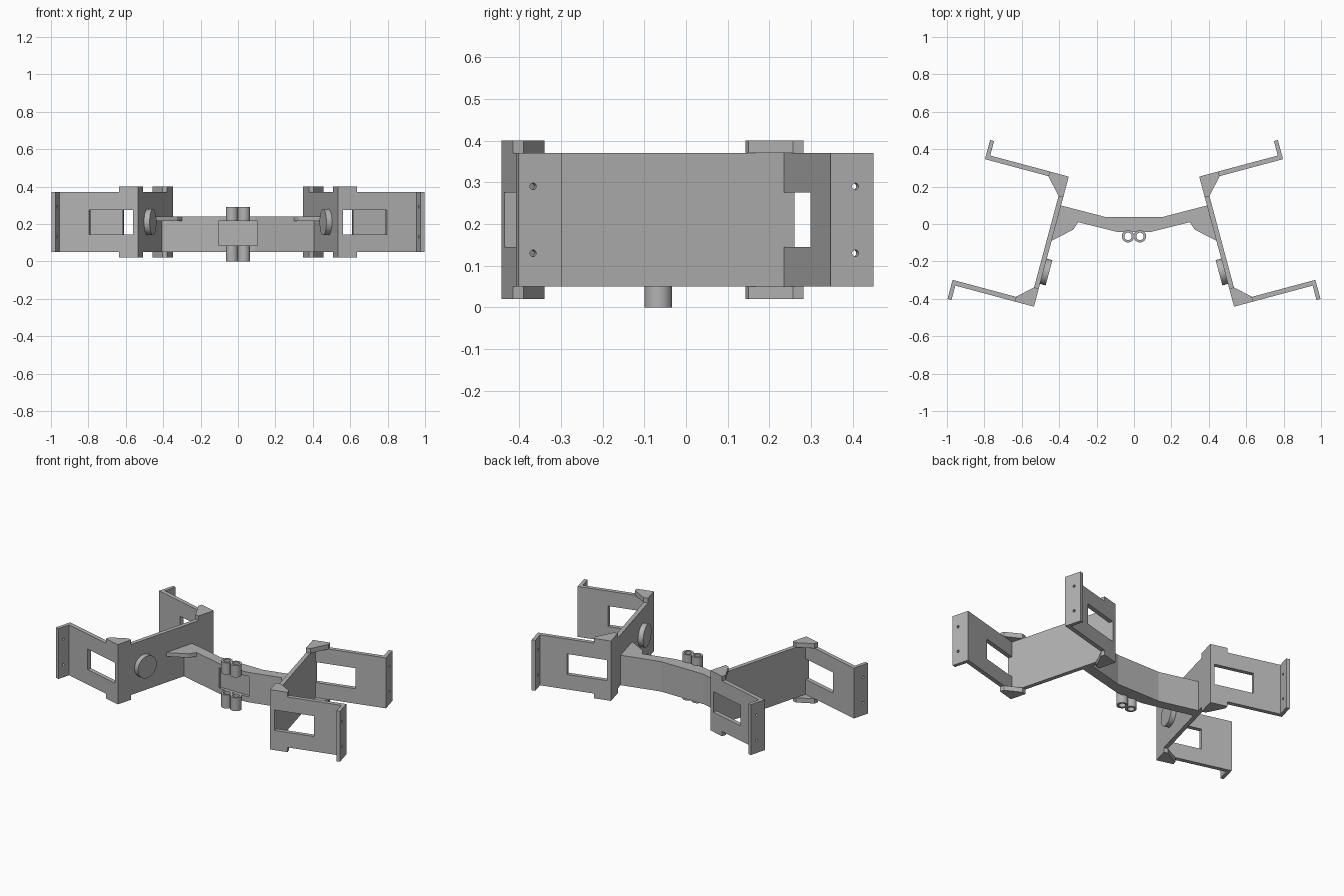
import bpy, bmesh, math
from mathutils import Vector, Matrix

cube = bpy.data.objects.get("Cube")
if cube:
    bpy.data.objects.remove(cube, do_unlink=True)

grey = bpy.data.materials.new("light grey")
grey.use_nodes = True
colour = (0.45, 0.45, 0.45, 1)
grey.diffuse_color = colour
grey.node_tree.nodes["Principled BSDF"].inputs["Base Color"].default_value = colour

# Slanted local frame of the side frames: u points outwards, v rearwards
TILT = math.radians(15)
U = Vector((math.cos(TILT), math.sin(TILT)))
V = Vector((-math.sin(TILT), math.cos(TILT)))
CORNER = Vector((0.535, -0.442))
T, LENGTH, REACH, TAB = 0.026, 0.72, 0.457, 0.08
LOW, HIGH = 0.05, 0.37


def spot(u, v, side):
    p = CORNER + U * u + V * v
    return (p.x * side, p.y)


def finish(name, bm):
    bmesh.ops.recalc_face_normals(bm, faces=bm.faces)
    mesh = bpy.data.meshes.new(name)
    bm.to_mesh(mesh)
    bm.free()
    mesh.materials.append(grey)
    ob = bpy.data.objects.new(name, mesh)
    bpy.context.collection.objects.link(ob)
    return ob


def prism(name, points, z0, z1):
    bm = bmesh.new()
    face = bm.faces.new([bm.verts.new((x, y, z0)) for x, y in points])
    top = bmesh.ops.extrude_face_region(bm, geom=[face])["geom"]
    verts = [g for g in top if isinstance(g, bmesh.types.BMVert)]
    bmesh.ops.translate(bm, verts=verts, vec=(0, 0, z1 - z0))
    return finish(name, bm)


def cylinder(name, centre, axis, radius, depth, segments=32):
    bm = bmesh.new()
    turn = Vector(axis).to_track_quat("Z", "Y").to_matrix().to_4x4()
    bmesh.ops.create_cone(bm, cap_ends=True, segments=segments, radius1=radius, radius2=radius,
                          depth=depth, matrix=Matrix.Translation(centre) @ turn)
    return finish(name, bm)


def carve(ob, cutters):
    for c in cutters:
        mod = ob.modifiers.new("cut", "BOOLEAN")
        mod.object, mod.operation, mod.solver = c, "DIFFERENCE", "EXACT"
    bpy.context.view_layer.update()
    graph = bpy.context.evaluated_depsgraph_get()
    mesh = bpy.data.meshes.new_from_object(ob.evaluated_get(graph))
    ob.modifiers.clear()
    ob.data = mesh
    for c in cutters:
        bpy.data.objects.remove(c, do_unlink=True)


def smooth(ob):
    bpy.ops.object.select_all(action="DESELECT")
    ob.select_set(True)
    bpy.context.view_layer.objects.active = ob
    bpy.ops.object.shade_smooth_by_angle(angle=math.radians(30))


for label, s in (("left", 1), ("right", -1)):
    def local(pairs):
        return [spot(u, v, s) for u, v in pairs]

    # Side plate with two arms and their end tabs in one outline
    inner = REACH - 0.022
    frame = prism(label + "_side_frame", local([
        (0, 0), (inner, 0), (inner, -TAB), (REACH, -TAB), (REACH, T), (T, T),
        (T, LENGTH - T), (REACH, LENGTH - T), (REACH, LENGTH + TAB),
        (inner, LENGTH + TAB), (inner, LENGTH), (0, LENGTH)]), LOW, HIGH)
    cutters = []
    # Arm windows and screw holes
    for v in (T / 2, LENGTH - T / 2):
        a, b = v - T * 0.55, v + T * 0.55
        cutters.append(prism("window_cutter", local([(T, a), (0.27, a), (0.27, b), (T, b)]),
                             0.145, 0.275))
    for v in (-0.044, LENGTH + 0.035):
        for z in (0.13, 0.29):
            cutters.append(cylinder("hole_cutter", (*spot(REACH - 0.01, v, s), z),
                                    (U.x * s, U.y, 0), 0.008, 0.06, 16))
    carve(frame, cutters)
    smooth(frame)

    # Corner caps above and below each arm joint
    for end, v0, d, run in (("front", 0, 1, 0.1), ("rear", LENGTH, -1, 0.115)):
        shape = local([(0, v0), (0.106, v0), (0.106, v0 + d * T),
                       (T, v0 + d * run), (0, v0 + d * run)])
        prism(f"{label}_{end}_upper_cap", shape, HIGH, 0.4)
        prism(f"{label}_{end}_lower_cap", shape, 0.02, LOW)

    # Round boss on the inner face
    smooth(cylinder(label + "_boss", (*spot(-0.015, 0.196, s), 0.21),
                    (U.x * s, U.y, 0), 0.07, 0.032, 48))

    # Thin brace between the crossbar and the side plate
    prism(label + "_brace", [spot(0, 0.50, s), (0.297 * s, 0.012), (0.325 * s, -0.03),
                             (0.425 * s, -0.082), spot(0, 0.365, s)], 0.215, 0.24)

# Bent crossbar with a shallow front pocket
half_rear = [(0.15, 0.037), spot(0, 0.56, 1)]
half_front = [spot(0, 0.496, 1), (0.09, -0.042)]
half = half_rear + half_front
bar = prism("crossbar", half + [(-x, y) for x, y in reversed(half)], LOW, 0.24)
pocket = [(-0.105, -0.2), (0.105, -0.2), (0.105, -0.025), (-0.105, -0.025)]
carve(bar, [prism("pocket_cutter", pocket, 0.085, 0.215)])

# Paired guide tubes above and below the pocket
for place, z0, z1 in (("upper", 0.215, 0.29), ("lower", 0, 0.085)):
    for label, x in (("left", 0.032), ("right", -0.032)):
        mid = (x, -0.066, (z0 + z1) / 2)
        tube = cylinder(f"{place}_{label}_tube", mid, (0, 0, 1), 0.033, z1 - z0)
        carve(tube, [cylinder("bore_cutter", mid, (0, 0, 1), 0.02, 0.2)])
        smooth(tube)
